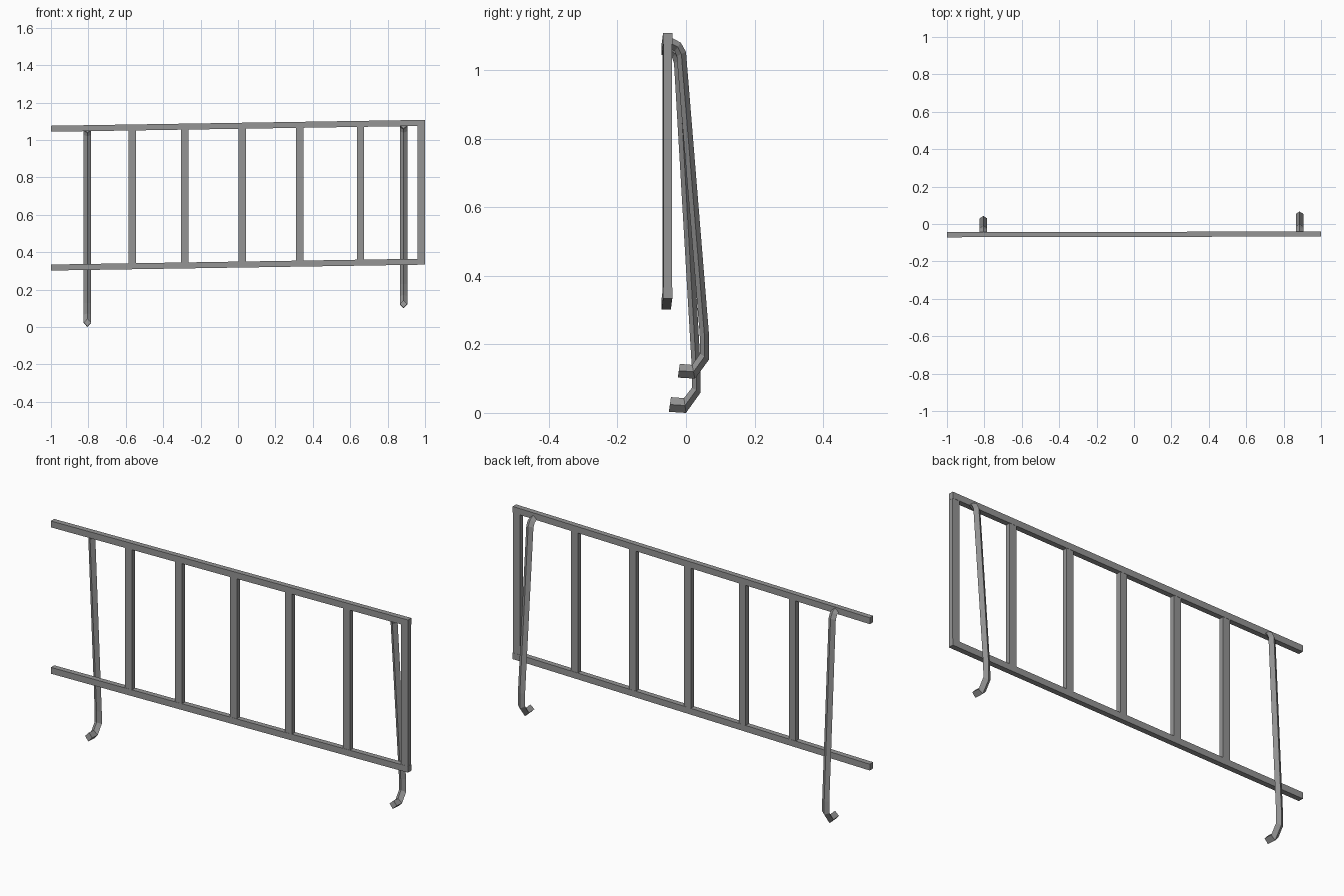
import bpy
import bmesh
from mathutils import Vector

cube = bpy.data.objects.get("Cube")
if cube:
    bpy.data.objects.remove(cube, do_unlink=True)

grey = bpy.data.materials.new("grey metal")
grey.use_nodes = True
color = (0.3, 0.3, 0.3, 1)
grey.diffuse_color = color
grey.node_tree.nodes["Principled BSDF"].inputs["Base Color"].default_value = color


def loft(name, rings):
    """Skin matching four-point rings and cap both ends."""
    bm = bmesh.new()
    loops = [[bm.verts.new(p) for p in ring] for ring in rings]
    for a, b in zip(loops, loops[1:]):
        for i in range(4):
            j = (i + 1) % 4
            bm.faces.new((a[i], a[j], b[j], b[i]))
    bm.faces.new(loops[0])
    bm.faces.new(loops[-1])
    bmesh.ops.recalc_face_normals(bm, faces=bm.faces)
    mesh = bpy.data.meshes.new(name)
    bm.to_mesh(mesh)
    bm.free()
    mesh.materials.append(grey)
    obj = bpy.data.objects.new(name, mesh)
    bpy.context.collection.objects.link(obj)


SLOPE = 0.0105


def rail_y(x):
    return -0.0555 + 0.002 * x


def rectangle(x, z, axis, half_y=0.0135, half=0.016):
    y = rail_y(x)
    side = Vector((half, 0, 0)) if axis == "z" else Vector((0, 0, half))
    depth = Vector((0, half_y, 0))
    c = Vector((x, y, z))
    return [c - depth - side, c + depth - side, c + depth + side, c - depth + side]


# Sloping top and bottom rails
LOW, HIGH = 0.334, 1.076
for name, z in (("bottom_rail", LOW), ("top_rail", HIGH)):
    loft(name, [rectangle(x, z + SLOPE * 1.5 * x, "x") for x in (-1, 1)])

# Upright bars between the rails, plus the end post
for i, x in enumerate((-0.565, -0.285, 0.022, 0.33, 0.655, 0.98)):
    rise = SLOPE * 1.5 * x
    name = "end_post" if i == 5 else f"upright_bar_{i + 1}"
    loft(name, [rectangle(x, z + rise, "z", 0.0125, 0.0195) for z in (LOW, HIGH)])


def leg(name, x, outer, inner):
    """Diamond-section bent tube from its outer and inner side outlines."""
    rings = []
    for (oy, oz), (iy, iz) in zip(outer, inner):
        my, mz = (oy + iy) / 2, (oz + iz) / 2
        rings.append([(x, oy, oz), (x + 0.02, my, mz), (x, iy, iz), (x - 0.02, my, mz)])
    loft(name, rings)


# Bent support legs with hooked feet
leg("left_leg", 0.885,
    [(-0.045, 1.096), (-0.015, 1.08), (0, 1.053), (0.067, 0.23), (0.067, 0.155), (0.026, 0.1), (-0.024, 0.103)],
    [(-0.045, 1.06), (-0.033, 1.055), (-0.027, 1.04), (0.04, 0.23), (0.041, 0.173), (0.018, 0.14), (-0.018, 0.143)])
leg("right_leg", -0.805,
    [(-0.045, 1.076), (-0.022, 1.06), (-0.008, 1.033), (0.043, 0.125), (0.043, 0.06), (0, 0), (-0.05, 0.003)],
    [(-0.045, 1.04), (-0.04, 1.035), (-0.035, 1.02), (0.017, 0.13), (0.017, 0.073), (-0.006, 0.043), (-0.044, 0.046)])
